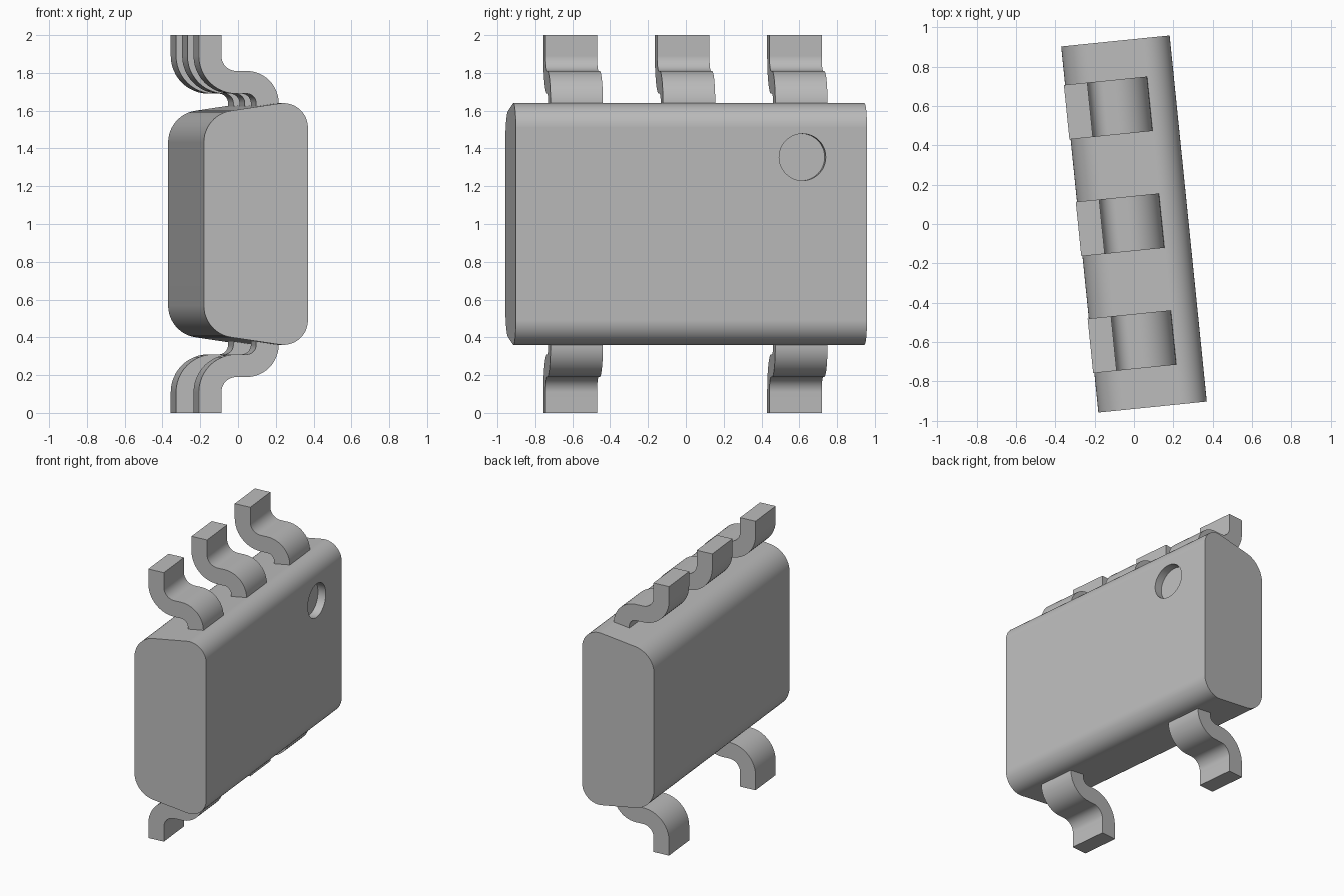
import bpy, bmesh
from math import sin, cos, radians
from mathutils import Matrix

if "Cube" in bpy.data.objects:
    bpy.data.objects.remove(bpy.data.objects["Cube"], do_unlink=True)

TURN = radians(5.8)       # whole part is turned slightly about z
MID = 1.0                 # mirror height for upper and lower halves
SLOPE = 8.5               # draft of the body's narrow sides, degrees

grey = bpy.data.materials.new("light grey")
grey.use_nodes = True
colour = (0.5, 0.5, 0.5, 1)
grey.diffuse_color = colour
grey.node_tree.nodes["Principled BSDF"].inputs["Base Color"].default_value = colour


def arc(cx, cz, r, start, end, steps=12):
    angles = [radians(start + (end - start) * i / steps) for i in range(steps + 1)]
    return [(cx + r * cos(a), cz + r * sin(a)) for a in angles]


def flip(points):
    return [(x, 2 * MID - z) for x, z in reversed(points)]


def extrude(name, profile, y0, y1):
    """Solid from an x-z outline swept along y."""
    bm = bmesh.new()
    face = bm.faces.new([bm.verts.new((x, y0, z)) for x, z in profile])
    swept = bmesh.ops.extrude_face_region(bm, geom=[face])["geom"]
    verts = [v for v in swept if isinstance(v, bmesh.types.BMVert)]
    bmesh.ops.translate(bm, verts=verts, vec=(0, y1 - y0, 0))
    bmesh.ops.recalc_face_normals(bm, faces=bm.faces)
    mesh = bpy.data.meshes.new(name)
    bm.to_mesh(mesh)
    bm.free()
    mesh.materials.append(grey)
    obj = bpy.data.objects.new(name, mesh)
    bpy.context.collection.objects.link(obj)
    obj.rotation_euler.z = TURN
    return obj


def smooth(obj):
    bpy.ops.object.select_all(action="DESELECT")
    obj.select_set(True)
    bpy.context.view_layer.objects.active = obj
    bpy.ops.object.shade_smooth_by_angle(angle=radians(30))
    normals = obj.modifiers.new("flat face normals", "WEIGHTED_NORMAL")
    normals.keep_sharp = True


# Body: rounded, slightly tapered block
upper = arc(0.147, 1.51, 0.13, 0, 90 + SLOPE) + arc(-0.107, 1.4315, 0.17, 90 + SLOPE, 180)
body = extrude("body", upper + flip(upper), -0.935, 0.935)

# Round index recess in the broad face
bm = bmesh.new()
place = Matrix.Translation((0.277, 0.592, 1.354)) @ Matrix.Rotation(radians(90), 4, "Y")
bmesh.ops.create_cone(bm, cap_ends=True, segments=48, radius1=0.124, radius2=0.124,
                      depth=0.12, matrix=place)
mesh = bpy.data.meshes.new("recess_cutter")
bm.to_mesh(mesh)
bm.free()
mesh.materials.append(grey)
cutter = bpy.data.objects.new("recess_cutter", mesh)
bpy.context.collection.objects.link(cutter)
cutter.rotation_euler.z = TURN
cutter.hide_render = True
cut = body.modifiers.new("index recess", "BOOLEAN")
cut.operation = "DIFFERENCE"
cut.solver = "EXACT"
cut.object = cutter
bpy.context.view_layer.objects.active = body
bpy.ops.object.modifier_apply(modifier=cut.name)
bpy.data.objects.remove(cutter, do_unlink=True)
smooth(body)

# Leads: S-bent strips, three above and two below
FOOT_X, FOOT_Z = -0.083, 1.89     # centre of the bend near the tip
ROOT_X, ROOT_Z = -0.028, 1.64     # centre of the bend near the body
outer = [(FOOT_X - 0.2, 2)] + arc(FOOT_X, FOOT_Z, 0.2, 180, 270)
outer += arc(ROOT_X, ROOT_Z, 0.05, 90, 0) + [(ROOT_X + 0.05, 1.5)]
inner = [(ROOT_X + 0.17, 1.5)] + arc(ROOT_X, ROOT_Z, 0.17, 0, 90)
inner += arc(FOOT_X, FOOT_Z, 0.08, 270, 180) + [(FOOT_X - 0.08, 2)]
lead = outer + inner

PITCH, HALF = 0.597, 0.139
rows = {"upper": (lead, (-1, 0, 1)), "lower": (flip(lead), (-1, 1))}
for row, (profile, slots) in rows.items():
    for slot in slots:
        place_name = {-1: "front", 0: "middle", 1: "back"}[slot]
        y = slot * PITCH + 0.003
        smooth(extrude(f"{row}_{place_name}_lead", profile, y - HALF, y + HALF))
